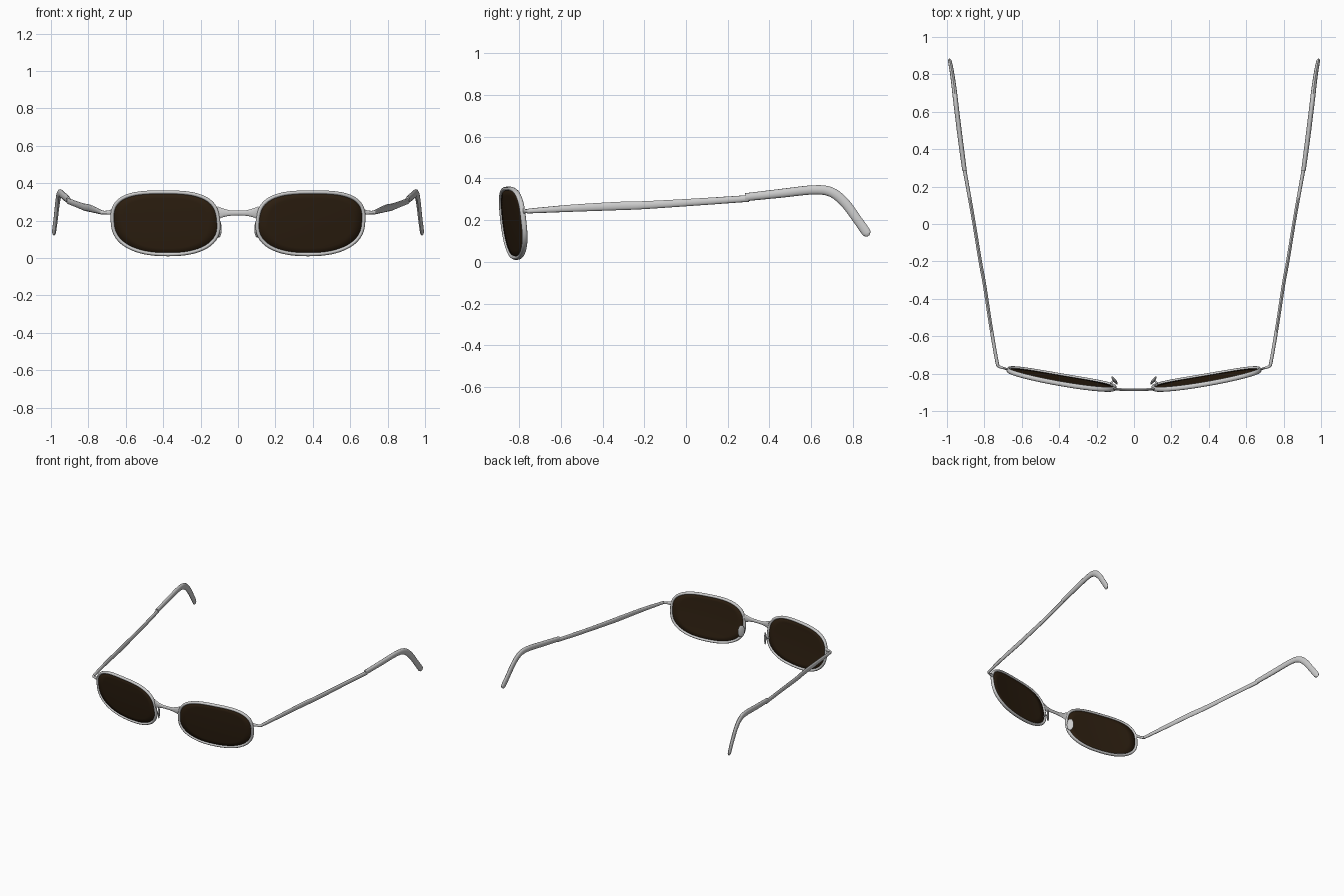
import bpy, bmesh, math
from mathutils import Vector

if "Cube" in bpy.data.objects:
    bpy.data.objects.remove(bpy.data.objects["Cube"])

CX, CZ, HW, HH = 0.387, 0.185, 0.283, 0.166   # lens centre and half sizes


def finish(name, bm, mirror=True, mat=None):
    bmesh.ops.recalc_face_normals(bm, faces=bm.faces)
    me = bpy.data.meshes.new(name)
    bm.to_mesh(me)
    bm.free()
    ob = bpy.data.objects.new(name, me)
    bpy.context.collection.objects.link(ob)
    if mat:
        me.materials.append(mat)
    if mirror:
        ob.modifiers.new("Mirror", 'MIRROR').use_mirror_merge = False
    bpy.context.view_layer.objects.active = ob
    ob.select_set(True)
    bpy.ops.object.shade_smooth_by_angle(angle=math.radians(50))
    ob.select_set(False)
    return ob


def refine(rows, steps=5):
    """Catmull-Rom through rows of (x, y, z, half width, half height)."""
    rows = [Vector(r) for r in rows]
    out = []
    for i in range(len(rows) - 1):
        a, b, c, d = (rows[max(i - 1, 0)], rows[i], rows[i + 1],
                      rows[min(i + 2, len(rows) - 1)])
        for k in range(steps):
            t = k / steps
            out.append(0.5 * (2 * b + (c - a) * t + (2 * a - 5 * b + 4 * c - d) * t * t
                              + (3 * b - a - 3 * c + d) * t ** 3))
    return out + [rows[-1]]


def sweep(name, rows, up=(0, 0, 1), closed=False, mirror=True, sides=12):
    """Elliptical section carried along a path."""
    bm, rings, n = bmesh.new(), [], len(rows)
    pos = [Vector(r[:3]) for r in rows]
    for i, r in enumerate(rows):
        if closed:
            t = pos[(i + 1) % n] - pos[i - 1]
        else:
            t = pos[min(i + 1, n - 1)] - pos[max(i - 1, 0)]
        t.normalize()
        side = t.cross(Vector(up)).normalized()
        upv = side.cross(t)
        rings.append([bm.verts.new(pos[i] + side * r[3] * math.cos(a) + upv * r[4] * math.sin(a))
                      for a in (2 * math.pi * k / sides for k in range(sides))])
    for i in range(n if closed else n - 1):
        p, q = rings[i], rings[(i + 1) % n]
        for k in range(sides):
            j = (k + 1) % sides
            bm.faces.new((p[k], p[j], q[j], q[k]))
    if not closed:
        bm.faces.new(rings[0])
        bm.faces.new(rings[-1])
    return finish(name, bm, mirror)


def lens_point(angle, s=1.0):
    """Point on the curved, tilted lens; s = 1 is the outline."""
    c, d = math.cos(angle), math.sin(angle)
    n = 3.0 if d > 0 else 2.35
    r = s / (abs(c) ** n + abs(d) ** n) ** (1 / n)
    x = CX + HW * r * c + 0.012 * r * d
    z = CZ + HH * r * d
    t = x - 0.094
    y = -0.877 + 0.086 * t + 0.15 * t * t - 0.13 * (z - CZ) + 0.2 * (z - CZ) ** 2
    return Vector((x, y, z))


# Dark lenses
dark = bpy.data.materials.new("lens_brown")
dark.diffuse_color = (0.025, 0.013, 0.005, 1)
dark.use_nodes = True
dark.node_tree.nodes["Principled BSDF"].inputs["Base Color"].default_value = dark.diffuse_color
N, bm = 72, bmesh.new()
angles = [2 * math.pi * k / N for k in range(N)]
centre = bm.verts.new(lens_point(0, 0))
prev = None
for s in (0.2, 0.4, 0.6, 0.8, 1.0):
    ring = [bm.verts.new(lens_point(a, s)) for a in angles]
    for k in range(N):
        j = (k + 1) % N
        if prev:
            bm.faces.new((prev[k], prev[j], ring[j], ring[k]))
        else:
            bm.faces.new((centre, ring[j], ring[k]))
    prev = ring
lens = finish("lenses", bm, mat=dark)
solid = lens.modifiers.new("Thickness", 'SOLIDIFY')
solid.thickness, solid.offset = 0.008, 0

# Wire rims around the lenses
sweep("rims", [(*lens_point(a), 0.010, 0.013) for a in angles], up=(0, 1, 0), closed=True)

# Bridge, flared where it meets the rims
sweep("bridge", refine([(-0.108, -0.880, 0.240, 0.007, 0.036), (-0.085, -0.884, 0.241, 0.007, 0.025),
                        (-0.045, -0.886, 0.240, 0.007, 0.015), (0, -0.886, 0.240, 0.007, 0.013),
                        (0.045, -0.886, 0.240, 0.007, 0.015), (0.085, -0.884, 0.241, 0.007, 0.025),
                        (0.108, -0.880, 0.240, 0.007, 0.036)]), mirror=False)

# Nose pads, oval and turned towards the nose
bm = bmesh.new()
bmesh.ops.create_uvsphere(bm, u_segments=20, v_segments=12, radius=1)
for v in bm.verts:
    a, b, c = v.co.x * 0.026, v.co.y * 0.008, v.co.z * 0.047
    v.co = (0.104 + a * 0.6 - b * 0.8, -0.836 + a * 0.8 + b * 0.6, 0.155 + c)
finish("nose_pads", bm)

# Small arms holding the pads
sweep("pad_arms", refine([(0.118, -0.868, 0.150, 0.005, 0.005), (0.122, -0.850, 0.153, 0.005, 0.005),
                          (0.108, -0.838, 0.155, 0.005, 0.005)]))

# Temples with the bent end pieces at the rims
sweep("temples", refine([(0.668, -0.779, 0.245, 0.006, 0.016), (0.700, -0.770, 0.243, 0.006, 0.010),
                         (0.723, -0.760, 0.243, 0.008, 0.010), (0.733, -0.735, 0.245, 0.009, 0.012),
                         (0.765, -0.550, 0.257, 0.009, 0.017), (0.800, -0.320, 0.268, 0.009, 0.020),
                         (0.822, -0.200, 0.272, 0.009, 0.019), (0.863, 0.050, 0.287, 0.009, 0.017),
                         (0.908, 0.300, 0.304, 0.010, 0.016)]))

# Thicker ear tips curving down at the back
sweep("ear_tips", refine([(0.906, 0.285, 0.310, 0.012, 0.019), (0.928, 0.450, 0.328, 0.013, 0.021),
                          (0.948, 0.610, 0.345, 0.013, 0.022), (0.958, 0.695, 0.335, 0.013, 0.023),
                          (0.966, 0.760, 0.285, 0.012, 0.023), (0.975, 0.820, 0.205, 0.011, 0.022),
                          (0.983, 0.862, 0.145, 0.010, 0.022), (0.985, 0.871, 0.131, 0.008, 0.016),
                          (0.986, 0.875, 0.125, 0.004, 0.007)]))
